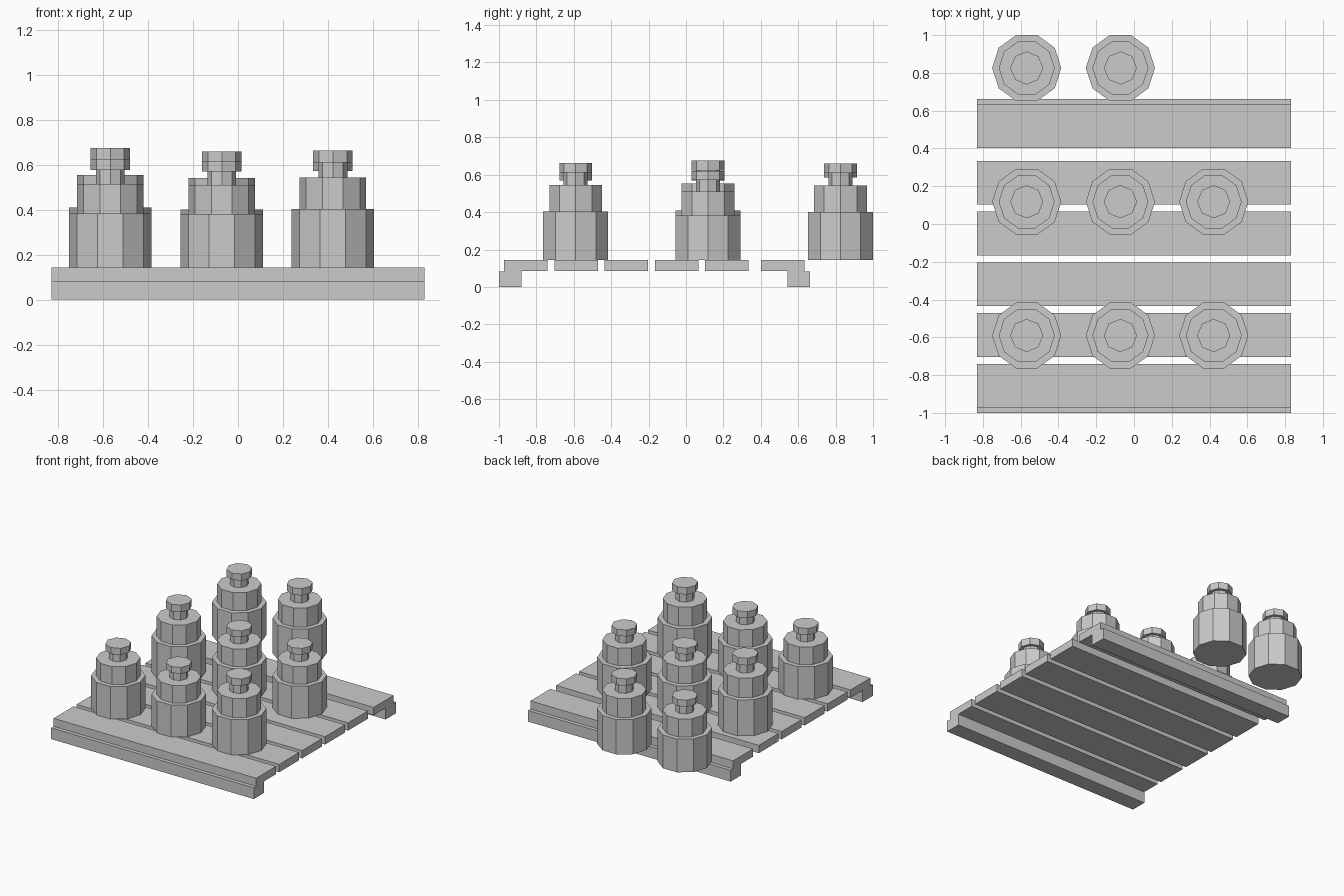
import bpy, math

if "Cube" in bpy.data.objects:
    bpy.data.objects.remove(bpy.data.objects["Cube"])

TOP = 0.143      # deck surface
UNDER = 0.085    # underside of slats
HALF = 0.83      # half width of deck


def mesh_object(name, verts, faces):
    me = bpy.data.meshes.new(name)
    me.from_pydata(verts, [], faces)
    me.validate()
    ob = bpy.data.objects.new(name, me)
    bpy.context.collection.objects.link(ob)
    return ob


def extrude_x(name, profile):
    """Extrude a counter-clockwise (y, z) profile across the deck width."""
    n = len(profile)
    verts = [(x, y, z) for x in (-HALF, HALF) for y, z in profile]
    faces = [tuple(reversed(range(n))), tuple(range(n, 2 * n))]
    faces += [(i, (i + 1) % n, n + (i + 1) % n, n + i) for i in range(n)]
    return mesh_object(name, verts, faces)


def lathe(name, profile, sides, location, height):
    """Turn an (r, z) profile, bottom to top, into a capped faceted solid."""
    verts, faces = [], []
    for r, z in profile:
        for k in range(sides):
            a = 2 * math.pi * k / sides
            verts.append((r * math.cos(a), r * math.sin(a), z * height))
    for j in range(len(profile) - 1):
        for k in range(sides):
            k2 = (k + 1) % sides
            faces.append((j * sides + k, j * sides + k2,
                          (j + 1) * sides + k2, (j + 1) * sides + k))
    faces.append(tuple(reversed(range(sides))))
    last = (len(profile) - 1) * sides
    faces.append(tuple(range(last, last + sides)))
    ob = mesh_object(name, verts, faces)
    ob.location = location
    return ob


# Inner deck slats
PITCH, WIDTH, START = 0.2685, 0.232, -0.972
for i in range(1, 5):
    y = START + i * PITCH
    extrude_x(f"slat_{i}", [(y, UNDER), (y + WIDTH, UNDER), (y + WIDTH, TOP), (y, TOP)])

# End slats with a stepped foot rail, mirrored front to back
end = [(-1.0, 0), (-0.88, 0), (-0.88, UNDER), (-0.74, UNDER),
       (-0.74, TOP), (-0.972, TOP), (-0.972, 0.083), (-1.0, 0.083)]
MID = -0.169
extrude_x("front_end_slat", end)
extrude_x("back_end_slat", [(2 * MID - y, z) for y, z in reversed(end)])

# Canisters: ten-sided stepped body with an eight-sided neck and cap
body = [(0.183, 0), (0.183, 0.5), (0.148, 0.5), (0.148, 0.772)]
neck_cap = [(0.064, 0.772), (0.064, 0.9), (0.0875, 0.9), (0.0875, 1.0)]
columns = (-0.568, -0.072, 0.422)
rows = {
    "front": (-0.59, (0.482, 0.474, 0.520)),
    "middle": (0.118, (0.532, 0.474, 0.476)),
    "back": (0.826, (0.492, 0.517)),
}
for row, (y, heights) in rows.items():
    for i, (x, h) in enumerate(zip(columns, heights), 1):
        lathe(f"{row}_canister_{i}_body", body, 10, (x, y, TOP), h)
        lathe(f"{row}_canister_{i}_cap", neck_cap, 8, (x, y, TOP), h)
